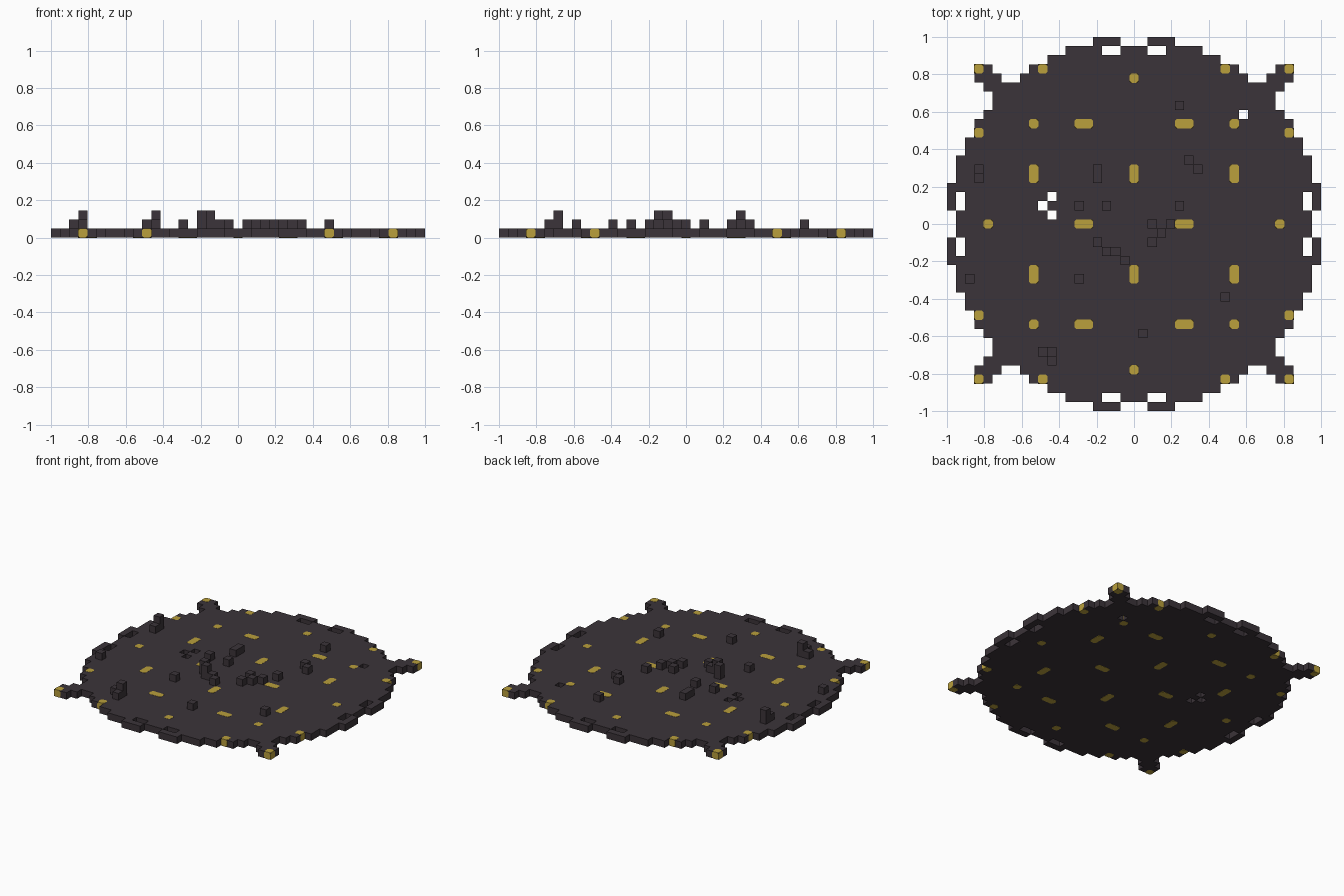
import bpy
import bmesh
from mathutils import Matrix, Vector

cube = bpy.data.objects.get("Cube")
if cube:
    bpy.data.objects.remove(cube, do_unlink=True)

CELL = 2 / 41


def material(name, rgb):
    mat = bpy.data.materials.new(name)
    mat.use_nodes = True
    mat.diffuse_color = (*rgb, 1)
    bsdf = next(n for n in mat.node_tree.nodes if n.type == 'BSDF_PRINCIPLED')
    bsdf.inputs["Base Color"].default_value = (*rgb, 1)
    return mat


stone = material("dark stone", (0.044, 0.034, 0.041))
gold = material("gold", (0.49, 0.35, 0.046))


def finish(name, bm, mat):
    mesh = bpy.data.meshes.new(name)
    bm.to_mesh(mesh)
    bm.free()
    mesh.materials.append(mat)
    obj = bpy.data.objects.new(name, mesh)
    bpy.context.collection.objects.link(obj)
    return obj


def mirrored(cells):
    return {(sx * x, sy * y) for x, y in cells for sx in (1, -1) for sy in (1, -1)}


def voxels(name, cells, mat):
    """Joined cubes with only their outer faces."""
    bm = bmesh.new()
    axes = [Vector(a) for a in ((1, 0, 0), (0, 1, 0), (0, 0, 1))]
    for cell in cells:
        centre = Vector(cell) + Vector((0, 0, 0.5))
        for k in range(3):
            for s in (1, -1):
                n = axes[k] * s
                if tuple(int(c) for c in Vector(cell) + n) in cells:
                    continue
                u, v = axes[(k + 1) % 3] * s, axes[(k + 2) % 3]
                corners = [(n - u - v), (n + u - v), (n + u + v), (n - u + v)]
                bm.faces.new([bm.verts.new((centre + c / 2) * CELL) for c in corners])
    bmesh.ops.remove_doubles(bm, verts=bm.verts, dist=CELL / 100)
    return finish(name, bm, mat)


# Round floor: half width of each row from the middle outwards
half_widths = [19, 19, 20, 20, 20, 19, 19, 19, 18, 18,
               17, 17, 16, 15, 15, 16, 12, 11, 9, 7]
quarter = {(x, y) for y, w in enumerate(half_widths) for x in range(w + 1)}
quarter |= {(x, 20) for x in (2, 3, 4)}
# Corner spurs
quarter |= {(15, 16), (16, 16), (17, 16), (16, 17), (17, 17)}
# Slots behind the rim handles
quarter -= {(2, 19), (3, 19), (19, 2), (19, 3)}
# Broken-out floor blocks
floor = mirrored(quarter) - {(12, 12), (-9, 3), (-10, 2), (-9, 1)}
voxels("floor_disc", {(x, y, 0) for x, y in floor}, stone)

# Loose rubble lying on the floor
low = [(5, 13), (-17, 5), (-17, 6), (-4, 5), (-4, 6), (6, 7), (7, 6),
       (-6, 2), (-3, 2), (5, 2), (2, 0), (3, -1), (2, -2), (4, 0),
       (-4, -2), (-3, -3), (-2, -3), (-1, -4), (-18, -6), (-6, -6),
       (10, -8), (1, -12), (-10, -14), (-9, -14), (-9, -15)]
tall = [(-17, 6), (-4, -2), (-3, -3), (-9, -14)]
voxels("rubble", {(x, y, 1) for x, y in low} | {(x, y, 2) for x, y in tall}, stone)


# Gold inlays running through the floor, with clipped corners
def inlays(name, centres, nx=1, ny=1):
    bm = bmesh.new()
    proud = 0.002
    for x, y in sorted(mirrored(centres)):
        size = Vector((nx, ny, 1)) * CELL + Vector((proud, proud, proud))
        place = Matrix.Translation(Vector((x, y, 0.5)) * CELL)
        bmesh.ops.create_cube(bm, size=1, matrix=place @ Matrix.Diagonal((*size, 1)))
    bmesh.ops.bevel(bm, geom=bm.verts[:], offset=0.011, segments=1,
                    affect='VERTICES')
    return finish(name, bm, gold)


inlays("single_inlays", [(0, 16), (16, 0), (11, 11), (10, 17), (17, 10), (17, 17)])
inlays("wide_inlays", [(5.5, 0), (5.5, 11)], nx=2)
inlays("long_inlays", [(0, 5.5), (11, 5.5)], ny=2)
